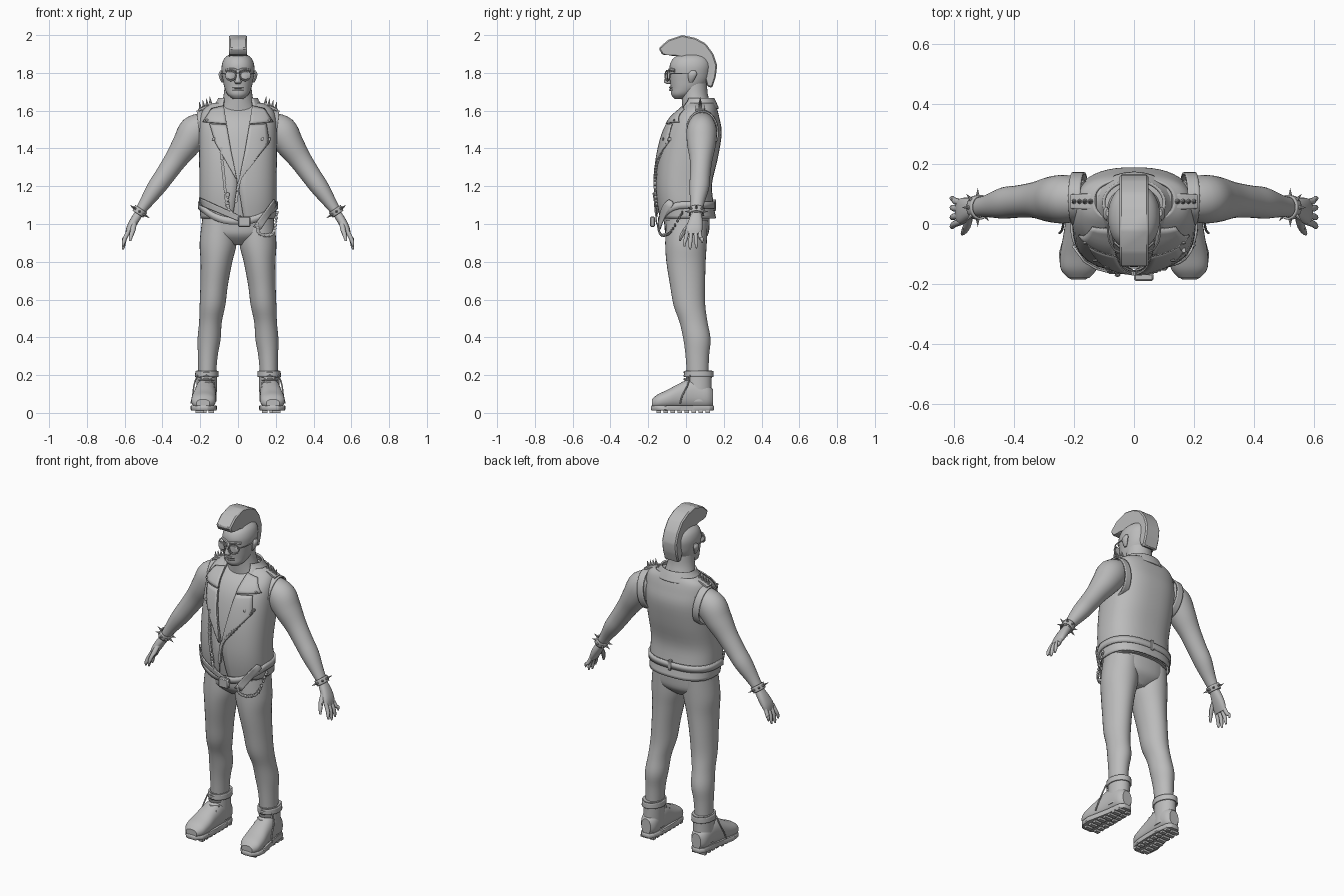
import bpy, bmesh, math
from mathutils import Vector, Matrix

if "Cube" in bpy.data.objects:
    bpy.data.objects.remove(bpy.data.objects["Cube"])

grey = bpy.data.materials.new("plain grey")
grey.use_nodes = True
grey.diffuse_color = (0.5, 0.5, 0.5, 1)
grey.node_tree.nodes["Principled BSDF"].inputs["Base Color"].default_value = (0.5, 0.5, 0.5, 1)
made = []


def finish(name, bm, thick=0):
    bmesh.ops.recalc_face_normals(bm, faces=bm.faces)
    me = bpy.data.meshes.new(name)
    bm.to_mesh(me)
    bm.free()
    ob = bpy.data.objects.new(name, me)
    bpy.context.collection.objects.link(ob)
    me.materials.append(grey)
    if thick:
        mod = ob.modifiers.new("thickness", "SOLIDIFY")
        mod.thickness, mod.offset = thick, 0
    made.append(ob)
    return ob


def smooth_path(pts, sub):
    """Catmull-Rom curve through tuples of any length."""
    out = []
    for i in range(len(pts) - 1):
        quad = [pts[max(i - 1, 0)], pts[i], pts[i + 1], pts[min(i + 2, len(pts) - 1)]]
        for k in range(sub):
            t = k / sub
            out.append([b + 0.5 * t * (c - a + t * (2*a - 5*b + 4*c - d + t * (3*(b - c) + d - a)))
                        for a, b, c, d in zip(*quad)])
    return out + [list(pts[-1])]


def power(v, e):
    return math.copysign(abs(v) ** e, v)


def loft(name, stations, frame="flat", s=1, seg=32, sub=4, n=2, gap=False, thick=0):
    """Skin rings (x, y, z, radius u, radius v[, opening]) along a path."""
    st = smooth_path(stations, sub)
    bm, rings = bmesh.new(), []
    for i, p in enumerate(st):
        u, v = Vector((1, 0, 0)), Vector((0, 1, 0))
        if frame == "foot":
            v = Vector((0, 0, 1))
        elif frame == "path":
            a, b = st[max(i - 1, 0)], st[min(i + 1, len(st) - 1)]
            u = Vector((0, 1, 0))
            v = (Vector(b[:3]) - Vector(a[:3])).cross(u).normalized()
        g = math.asin(min(1, max(0, p[5]) / p[3]) ** (n / 2)) if gap else 0
        ring = []
        for k in range(seg):
            t = -math.pi / 2 + g + (2 * math.pi - 2 * g) * k / (seg - 1 if gap else seg)
            q = Vector(p[:3]) + u * p[3] * power(math.cos(t), 2 / n) + v * p[4] * power(math.sin(t), 2 / n)
            ring.append(bm.verts.new((q.x * s, q.y, q.z)))
        rings.append(ring)
    for a, b in zip(rings, rings[1:]):
        for k in range(seg - 1 if gap else seg):
            bm.faces.new((a[k], a[(k + 1) % seg], b[(k + 1) % seg], b[k]))
    if not thick:
        bm.faces.new(rings[0])
        bm.faces.new(rings[-1])
    return finish(name, bm, thick)


def prism(name, outline, axis, lo, hi, bevel=0):
    """Extrude an outline along x (y,z points) or z (x,y points)."""
    bm = bmesh.new()
    place = (lambda p, h: (h, *p)) if axis == "x" else (lambda p, h: (*p, h))
    a, b = [[bm.verts.new(place(p, h)) for p in outline] for h in (lo, hi)]
    bm.faces.new(a)
    bm.faces.new(b)
    for i in range(len(a)):
        j = (i + 1) % len(a)
        bm.faces.new((a[i], a[j], b[j], b[i]))
    if bevel:
        bmesh.ops.bevel(bm, geom=bm.edges[:], offset=bevel, segments=1, affect="EDGES")
    return finish(name, bm)


def beads(name, path, count, size, kind="ball"):
    """Repeat balls, blocks or spikes evenly along a path; spikes use (base, tip) pairs."""
    bm = bmesh.new()
    if kind == "spike":
        for a, b in path:
            d = Vector(b) - Vector(a)
            m = Matrix.Translation((Vector(a) + Vector(b)) / 2) @ d.to_track_quat("Z", "Y").to_matrix().to_4x4()
            bmesh.ops.create_cone(bm, cap_ends=True, segments=8, radius1=size, radius2=0, depth=d.length, matrix=m)
        return finish(name, bm)
    line = smooth_path(path, count)
    for i in range(count):
        p = Vector(line[round(i * (len(line) - 1) / max(count - 1, 1))])
        m = Matrix.Translation(p) @ Matrix.Rotation(i * math.pi / 4, 4, "Y")
        if kind == "block":
            bmesh.ops.create_cube(bm, size=size, matrix=m)
        else:
            m = m @ Matrix.Diagonal((1, 0.6, 0.8 + 0.4 * (i % 2), 1))
            bmesh.ops.create_icosphere(bm, subdivisions=1, radius=size, matrix=m)
    return finish(name, bm)


def tube(name, pts, r, s=1, sub=4, closed=False):
    line = [Vector((p[0] * s, p[1], p[2])) for p in smooth_path(pts, sub)]
    bm, rings = bmesh.new(), []
    for i, p in enumerate(line):
        d = line[min(i + 1, len(line) - 1)] - line[max(i - 1, 0)]
        m = d.to_track_quat("Z", "Y").to_matrix()
        rings.append([bm.verts.new(p + m @ Vector((r * math.cos(k * math.pi / 4), r * math.sin(k * math.pi / 4), 0)))
                      for k in range(8)])
    for a, b in zip(rings, rings[1:]):
        for k in range(8):
            bm.faces.new((a[k], a[(k + 1) % 8], b[(k + 1) % 8], b[k]))
    bm.faces.new(rings[0])
    bm.faces.new(rings[-1])
    return finish(name, bm)


# Vest shell, open at the front, over a slightly smaller torso
VEST = [(0, .01, 1.03, .195, .145, .03), (0, -.005, 1.12, .2, .145, .015), (0, -.01, 1.22, .2, .145, .004),
        (0, .01, 1.35, .202, .155, .03), (0, .035, 1.48, .203, .15, .055), (0, .05, 1.56, .197, .123, .07),
        (0, .07, 1.61, .175, .09, .075), (0, .078, 1.638, .13, .07, .075)]
ROUND = 2.5
loft("vest", VEST, n=ROUND, seg=49, gap=True, thick=.008)
loft("torso", [(x, y, z, a - .014, b - .012) for x, y, z, a, b, g in VEST], n=ROUND)
SECTIONS = smooth_path(VEST, 8)


def section(z):
    for a, b in zip(SECTIONS, SECTIONS[1:]):
        if z <= b[2]:
            t = max(0, (z - a[2]) / (b[2] - a[2]))
            return [p + (q - p) * t for p, q in zip(a, b)]
    return SECTIONS[-1]


def on_vest(x, z, off=.01):
    c = section(z)
    r = min(abs(x) / c[3], .98)
    return (x, c[1] - c[4] * (1 - r ** ROUND) ** (1 / ROUND) - off, z)


def patch(name, inner, outer, s, off=.012):
    """Cloth plate laid on the vest between two edge lines."""
    bm, rows = bmesh.new(), []
    for i in range(len(inner) - 1):
        for k in range(7 if i == len(inner) - 2 else 6):
            t = k / 6
            ends = [Vector(e[i]).lerp(Vector(e[i + 1]), t) for e in (inner, outer)]
            row = [ends[0].lerp(ends[1], j / 6) for j in range(7)]
            rows.append([bm.verts.new(on_vest(p.x * s, p.y, off)) for p in row])
    for a, b in zip(rows, rows[1:]):
        for j in range(6):
            bm.faces.new((a[j], a[j + 1], b[j + 1], b[j]))
    finish(name, bm, .007)


def band(name, height, off, drop):
    bm, rows = bmesh.new(), []
    for k in range(64):
        t = k * math.pi / 32
        z = 1.1 - drop * max(0, -math.sin(t)) ** 2
        c = section(z)
        x, y = [(r + off) * power(f(t), 2 / ROUND) for r, f in ((c[3], math.cos), (c[4], math.sin))]
        rows.append([bm.verts.new((x, y + c[1], z + h)) for h in (-height / 2, height / 2)])
    for a, b in zip(rows, rows[1:] + rows[:1]):
        bm.faces.new((a[0], b[0], b[1], a[1]))
    finish(name, bm, .01)


# Collar, belt, buckle, zips and chains
loft("collar", [(0, .065, 1.61, .135, .105, .08), (0, .07, 1.645, .11, .085, .075), (0, .07, 1.665, .1, .075, .07)],
     gap=True, thick=.01, seg=33)
band("belt", .038, .008, .085)
prism("buckle", [(-.19, .985), (-.165, .985), (-.165, 1.04), (-.19, 1.04)], "x", 0, .065, .005)
prism("back_belt_loop", [(.135, 1.07), (.16, 1.07), (.16, 1.13), (.135, 1.13)], "x", -.01, .01, .003)
patch("hanging_strap", [(.19, 1.13), (.08, .985)], [(.205, 1.105), (.12, .97)], 1, .022)
patch("holster_strap", [(-.205, 1.14), (.03, 1.035)], [(-.2, 1.1), (.04, 1.0)], 1, .022)
beads("right_zip", [on_vest(-.09, 1.4), on_vest(-.075, 1.25), on_vest(-.06, 1.1)], 28, .014, "block")
beads("left_zip", [on_vest(.165, 1.45), on_vest(.08, 1.33), on_vest(.012, 1.24), on_vest(-.01, 1.12)], 34, .014, "block")
beads("front_chain", [on_vest(-.055, 1.16, .02), on_vest(-.05, 1.08, .02), on_vest(-.01, 1.04, .02)], 14, .01)
beads("hip_chain", [(.1, -.15, 1.0), (.11, -.14, .955), (.15, -.12, .94), (.19, -.08, .96), (.205, -.02, 1.06)], 26, .01)

# Pelvis, neck and head
loft("pelvis", [(0, 0, 1.06, .185, .125), (0, .005, 1, .19, .12), (0, .005, .94, .17, .11), (0, .005, .89, .05, .06)], n=2.3)
loft("neck", [(0, .06, 1.56, .12, .075), (0, .055, 1.63, .09, .075), (0, .045, 1.69, .075, .07), (0, .04, 1.76, .07, .07)])
loft("head", [(0, -.035, 1.663, .028, .026), (0, -.02, 1.685, .055, .058), (0, .005, 1.72, .071, .085),
              (0, .018, 1.76, .08, .102), (0, .022, 1.8, .086, .108), (0, .024, 1.84, .086, .11),
              (0, .026, 1.875, .073, .095), (0, .028, 1.897, .045, .062), (0, .028, 1.905, .008, .01)], n=2.15)
loft("nose", [(0, -.088, 1.81, .009, .008), (0, -.097, 1.775, .011, .014), (0, -.099, 1.752, .018, .018),
              (0, -.09, 1.742, .012, .012)], seg=12)
for name, z in (("upper_lip", 1.722), ("lower_lip", 1.71)):
    tube(name, [(-.028, -.068, z), (0, -.083, z), (.028, -.068, z)], .007)
tube("brow", [(-.062, -.058, 1.812), (-.03, -.083, 1.818), (0, -.085, 1.81), (.03, -.083, 1.818), (.062, -.058, 1.812)], .009)

# Crest of hair
CREST = [(-.145, 1.93), (-.095, 1.975), (-.02, 2), (.05, 1.985), (.105, 1.955), (.145, 1.9), (.165, 1.84),
         (.158, 1.78), (.138, 1.72), (.11, 1.73), (.1, 1.82), (.06, 1.87), (0, 1.89), (-.06, 1.888), (-.1, 1.895), (-.125, 1.895)]
prism("hair_crest", CREST, "x", -.048, .048, .007)

# Glasses bridge
tube("glasses_bridge", [(-.012, -.1, 1.795), (0, -.106, 1.8), (.012, -.1, 1.795)], .003)

for s, side in ((1, "left"), (-1, "right")):
    # Glasses and ear
    ring = [(.038 + .027 * math.cos(k * math.pi / 8), -.098 + .012 * math.cos(k * math.pi / 8),
             1.786 + .027 * math.sin(k * math.pi / 8)) for k in range(17)]
    tube(side + "_glasses_rim", ring, .004, s, 1)
    loft(side + "_lens", [(.038, -.094, 1.786, .028, .026), (.038, -.1, 1.786, .02, .02)], "foot", s, 16, 1)
    tube(side + "_glasses_arm", [(.065, -.086, 1.795), (.084, -.05, 1.797), (.088, .03, 1.797)], .003, s)
    loft(side + "_ear", [(.08, .025, 1.748, .006, .008), (.088, .03, 1.77, .01, .018), (.092, .035, 1.795, .011, .023),
                         (.088, .038, 1.812, .006, .012)], s=s, seg=14)
    # Lapels, shoulder tab and armhole edge
    patch(side + "_collar_wing", [(.075, 1.625), (.06, 1.53)], [(.14, 1.61), (.185, 1.54)], s, .016)
    mid = .165 if s > 0 else .12
    patch(side + "_lapel", [(.06, 1.525), (.035, 1.38), (.006, 1.24)], [(.15, 1.53), (mid, 1.43), (.012, 1.24)], s)
    beads(side + "_lapel_studs", [on_vest(s * .165, 1.55, .025), on_vest(s * .13, 1.45, .02)], 2, .009)
    loft(side + "_armhole_edge", [(.165, .085, 1.49, .084, .112), (.205, .085, 1.485, .084, .112)], "path", s, thick=.008)
    loft(side + "_shoulder_tab", [(.125, .075, 1.632, .026, .007), (.17, .075, 1.62, .026, .007), (.21, .075, 1.602, .024, .007)],
         "path", s, 16, n=6)
    beads(side + "_shoulder_spikes", [((s * x, .075, 1.7 - x / 2 + .01), (s * x * 1.03, .075, 1.748 - x / 2))
                                      for x in (.145, .163, .181, .199)], 0, .009, "spike")
    # Arm, wrist cuff and hand
    loft(side + "_arm", [(.16, .083, 1.55, .06, .05), (.225, .083, 1.495, .08, .085), (.275, .082, 1.42, .076, .075),
                         (.33, .08, 1.34, .06, .06), (.385, .075, 1.26, .054, .053), (.435, .07, 1.19, .052, .048),
                         (.49, .06, 1.11, .037, .034), (.53, .055, 1.05, .03, .024)], "path", s)
    loft(side + "_wrist_cuff", [(.512, .056, 1.08, .038, .034), (.53, .055, 1.053, .036, .031)], "path", s, thick=.007)
    u, v, c = Vector((0, 1, 0)), Vector((.83, 0, .55)), Vector((.521, .055, 1.066))
    turn = [u * math.cos(k * math.pi / 4) + v * math.sin(k * math.pi / 4) for k in range(8)]
    beads(side + "_cuff_spikes", [[((c + d * r).x * s, (c + d * r).y, (c + d * r).z) for r in (.032, .065)]
                                  for d in turn], 0, .008, "spike")
    loft(side + "_palm", [(.525, .055, 1.055, .028, .022), (.55, .05, 1.015, .038, .023), (.572, .043, .975, .044, .02),
                          (.584, .04, .945, .04, .013)], "path", s, 20, n=2.4)
    for i, (y, tip) in enumerate(((.07, .9), (.05, .872), (.028, .865), (.008, .88))):
        end = (y - .04) * 1.5 + .04
        loft(f"{side}_finger_{i + 1}", [(.575, y, .97, .011, .011), (.598, (y + end) / 2, .925, .011, .011),
                                       (.606, end, tip + .02, .009, .009), (.609, end, tip, .004, .004)], "path", s, 10)
    loft(side + "_thumb", [(.55, .03, 1.015, .014, .014), (.555, 0, .975, .014, .014), (.565, -.022, .94, .011, .011),
                           (.572, -.033, .91, .005, .006)], "path", s, 10)
    # Leg
    loft(side + "_leg", [(.1, .005, 1.02, .09, .11), (.105, 0, .9, .098, .11), (.114, 0, .8, .084, .104),
                         (.126, .008, .68, .073, .093), (.135, .018, .57, .068, .084), (.146, .04, .48, .06, .074),
                         (.153, .058, .39, .061, .072), (.16, .06, .3, .052, .062), (.164, .062, .18, .046, .056)], s=s)
    # Boot: shaft, cuff, foot, sole, lugs and laces
    loft(side + "_boot_shaft", [(.165, .068, .225, .054, .07), (.165, .068, .17, .054, .068), (.168, .062, .06, .054, .074)], s=s)
    loft(side + "_boot_cuff", [(.165, .068, .19, .058, .074), (.165, .068, .222, .057, .073)], s=s, thick=.008)
    loft(side + "_boot_foot", [(.167, .142, .08, .03, .045), (.168, .11, .088, .05, .065), (.17, .03, .1, .056, .08),
                               (.176, -.04, .087, .06, .066), (.181, -.1, .071, .065, .05), (.184, -.15, .06, .06, .038),
                               (.185, -.18, .05, .035, .022)], "foot", s, n=2.3)
    sole = [(.125, .125), (.145, .148), (.19, .148), (.212, .125), (.218, .04), (.232, -.03), (.251, -.1), (.245, -.15),
            (.215, -.184), (.16, -.186), (.125, -.155), (.114, -.1), (.116, -.03), (.112, .04)]
    prism(side + "_boot_sole", [(x * s, y) for x, y in sole], "z", .012, .04, .005)
    for k in range(8):
        y = .115 - k * .037
        for x in (.142, .18 if k < 4 else .195, .21 if k > 3 else .2):
            prism(side + "_sole_lug", [((x + a) * s, y + b) for a, b in ((-.014, -.011), (.014, -.011), (.014, .011), (-.014, .011))],
                  "z", 0, .014)
    for k in range(6):
        y, z = .012 - .012 * max(0, 3 - k) - .018 * max(0, 2 - k), .212 - .019 * (5 - k)
        tube(f"{side}_lace_{k + 1}", [(.128, y + .008, z), (.167, y - .02, z + .004), (.206, y + .008, z)], .006, s)
    tube(side + "_lace_end", [(.215, .02, .2), (.232, .01, .15), (.24, -.02, .09), (.248, -.03, .05)], .004, s)

# Smooth shading that keeps hard edges
bpy.ops.object.select_all(action="DESELECT")
for ob in made:
    ob.select_set(True)
bpy.context.view_layer.objects.active = made[0]
bpy.ops.object.shade_smooth_by_angle(angle=math.radians(38))
